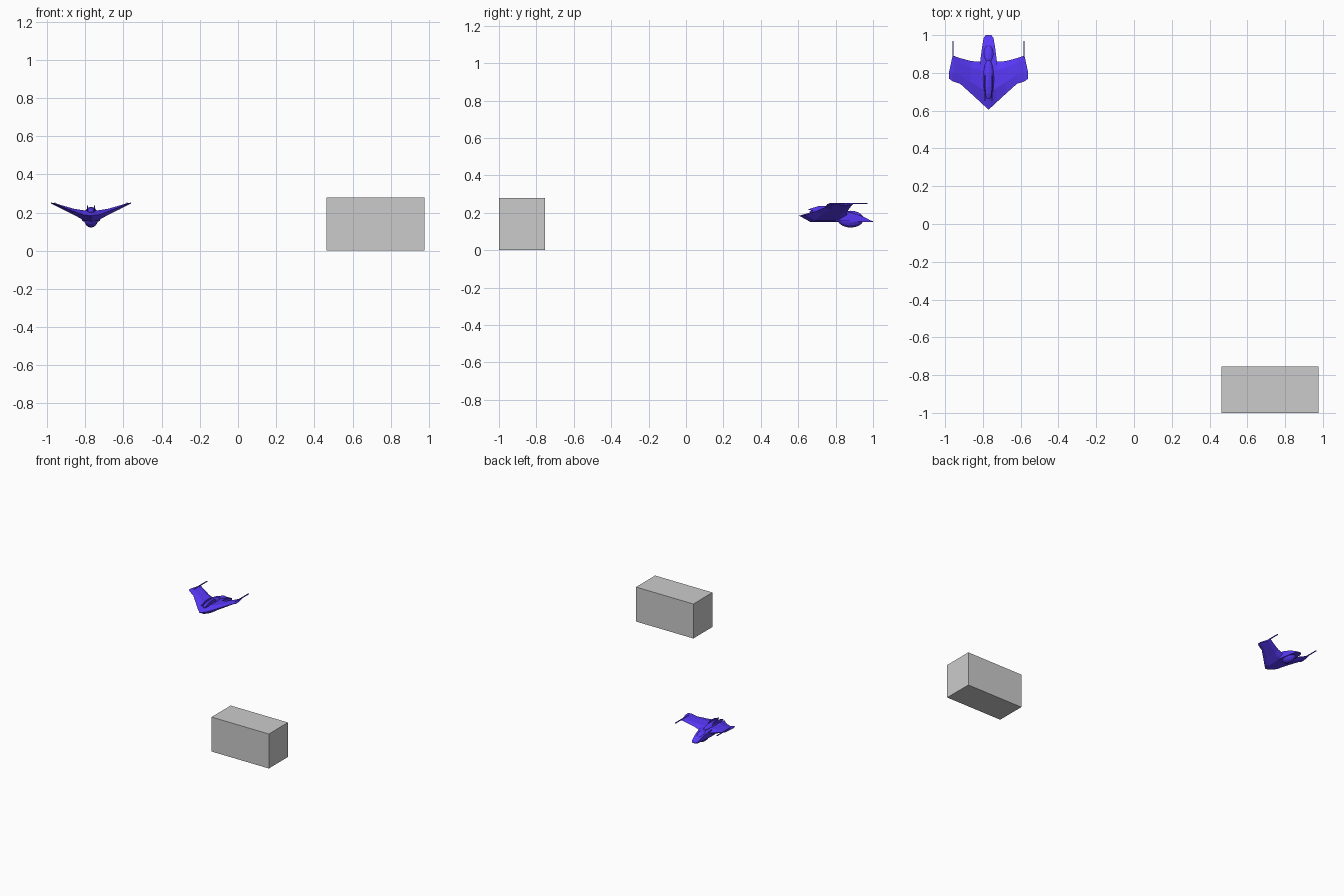
import bpy, bmesh
from mathutils import Matrix, Vector

if "Cube" in bpy.data.objects:
    bpy.data.objects.remove(bpy.data.objects["Cube"])

CX = -0.77  # ship centre line
blue = bpy.data.materials.new("blue")
blue.diffuse_color = (0.1, 0.04, 0.95, 1)
blue.use_nodes = True
blue.node_tree.nodes["Principled BSDF"].inputs["Base Color"].default_value = blue.diffuse_color


def finish(bm, name, mat=None):
    bmesh.ops.recalc_face_normals(bm, faces=bm.faces)
    me = bpy.data.meshes.new(name)
    bm.to_mesh(me)
    bm.free()
    ob = bpy.data.objects.new(name, me)
    bpy.context.collection.objects.link(ob)
    if mat:
        me.materials.append(mat)
    return ob


def loft(name, rings, mirror=False, caps=True):
    """Skin a list of equal-length rings; x is measured from the centre line."""
    bm = bmesh.new()
    vs = [[bm.verts.new(p) for p in r] for r in rings]
    n = len(vs[0])
    for a, b in zip(vs, vs[1:]):
        for i in range(n):
            j = (i + 1) % n
            bm.faces.new((a[i], a[j], b[j], b[i]))
    if caps:
        bm.faces.new(vs[-1])
        if not mirror or rings[0][0][0] > 0.001:
            bm.faces.new(vs[0])
    ob = finish(bm, name, blue)
    ob.location.x = CX
    if mirror:
        m = ob.modifiers.new("mirror", "MIRROR")
        m.merge_threshold = 0.0005
    return ob


def pod(name, centre, radii, seg, rings):
    bm = bmesh.new()
    mat = Matrix.Translation((CX, centre[0], centre[1])) @ Matrix.Diagonal((*radii, 1)) @ Matrix.Rotation(1.5708, 4, "X")
    bmesh.ops.create_uvsphere(bm, u_segments=seg, v_segments=rings, radius=1, matrix=mat)
    return finish(bm, name, blue)


def box_ring(y, w, z0, z1):
    return [(-w, y, z0), (w, y, z0), (w, y, z1), (-w, y, z1)]


# grey crate
bm = bmesh.new()
bmesh.ops.create_cube(bm, size=1, matrix=Matrix.Translation((0.72, -0.8775, 0.14)) @ Matrix.Diagonal((0.515, 0.245, 0.28, 1)))
finish(bm, "crate")

# swept wings blended with the hull: x, rear y, front y, low z, high z
stations = [(0, 0.605, 0.87, 0.152, 0.212), (0.04, 0.642, 0.86, 0.16, 0.212),
            (0.09, 0.688, 0.862, 0.188, 0.22), (0.15, 0.742, 0.878, 0.217, 0.237),
            (0.19, 0.755, 0.892, 0.238, 0.25), (0.21, 0.77, 0.8, 0.248, 0.252)]
rings = []
for x, y0, y1, z0, z1 in stations:
    c, zm = y1 - y0, (z0 + z1) / 2 + 0.002
    rings.append([(x, y0, zm), (x, y0 + 0.35 * c, z1), (x, y0 + 0.8 * c, z1),
                  (x, y1, zm), (x, y0 + 0.8 * c, z0), (x, y0 + 0.22 * c, z0)])
loft("wings", rings, mirror=True)

# tapering neck and flat beak
loft("beak", [box_ring(0.8, 0.048, 0.155, 0.212), box_ring(0.87, 0.043, 0.155, 0.205),
              box_ring(0.94, 0.034, 0.152, 0.183), box_ring(0.985, 0.026, 0.15, 0.16),
              box_ring(1.0, 0.015, 0.15, 0.155)])

# rounded cockpit and raised spine
pod("cockpit", (0.88, 0.166), (0.037, 0.07, 0.045), 16, 10)
pod("spine", (0.765, 0.205), (0.03, 0.105, 0.025), 10, 8)

# wing-tip barrels
loft("barrels", [[(0.188 + dx, y, 0.25 + dz) for dx, dz in
                  ((-0.003, -0.003), (0.003, -0.003), (0.003, 0.003), (-0.003, 0.003))]
                 for y in (0.8, 0.97)], mirror=True)

# small tail fins beside the spine
loft("tail_fins", [[(x, 0.65, 0.218), (x, 0.72, 0.2), (x, 0.8, 0.21), (x, 0.77, 0.238), (x, 0.71, 0.236)]
                   for x in (0.016, 0.022)], mirror=True)
